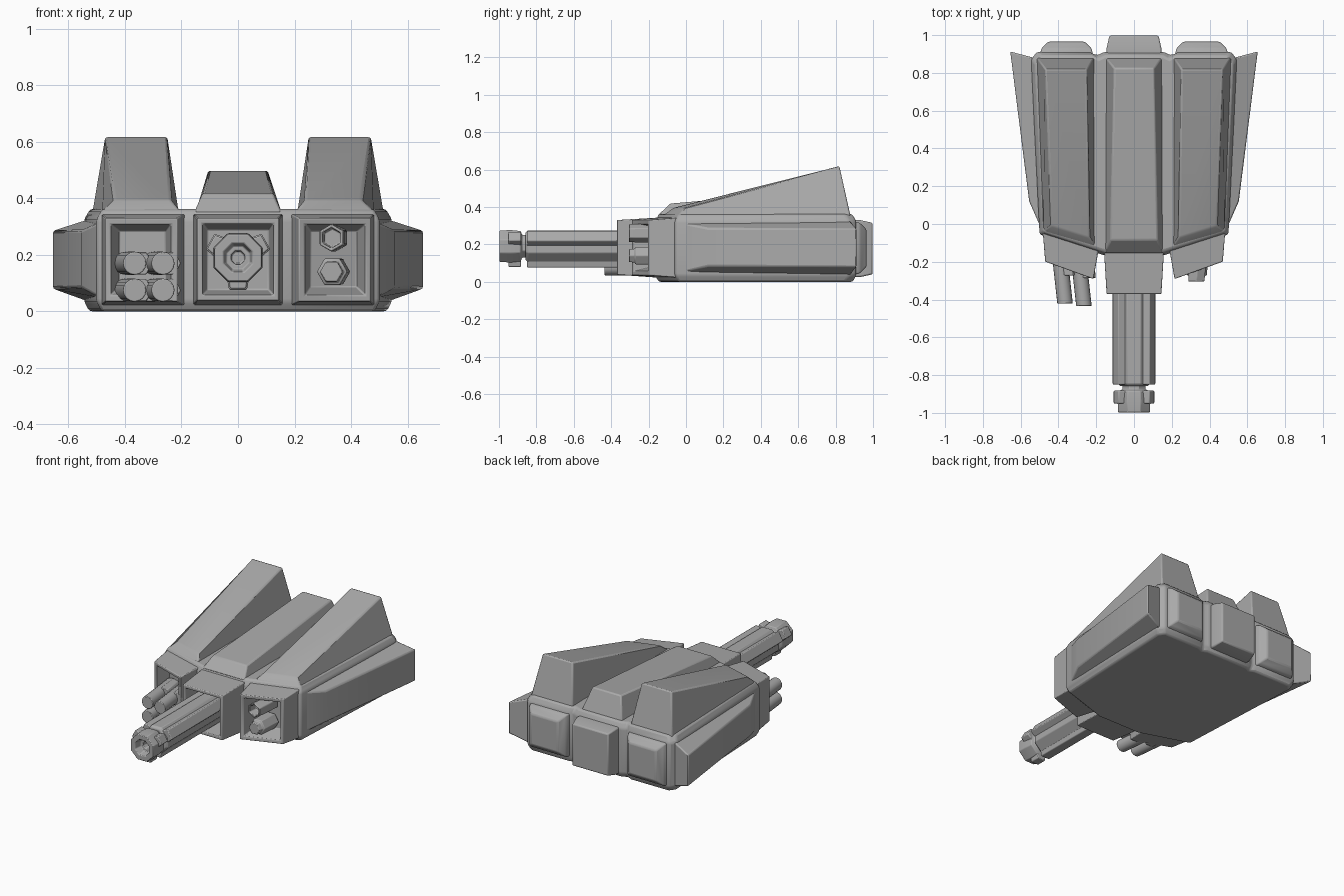
import bpy
import bmesh
from math import sin, cos, pi, radians

cube = bpy.data.objects.get("Cube")
if cube:
    bpy.data.objects.remove(cube)

GREY = (0.4, 0.4, 0.4, 1)
metal = bpy.data.materials.new("plain grey metal")
metal.use_nodes = True
metal.diffuse_color = GREY
metal.node_tree.nodes["Principled BSDF"].inputs["Base Color"].default_value = GREY


def loft(name, rings, bevel=0.008):
    """Skin a list of equal point rings, capped at both ends."""
    bm = bmesh.new()
    loops = [[bm.verts.new(p) for p in ring] for ring in rings]
    n = len(rings[0])
    for a, b in zip(loops, loops[1:]):
        for i in range(n):
            j = (i + 1) % n
            bm.faces.new((a[i], a[j], b[j], b[i]))
    bm.faces.new(loops[0])
    bm.faces.new(loops[-1])
    bmesh.ops.recalc_face_normals(bm, faces=bm.faces)
    mesh = bpy.data.meshes.new(name)
    bm.to_mesh(mesh)
    bm.free()
    mesh.materials.append(metal)
    obj = bpy.data.objects.new(name, mesh)
    bpy.context.collection.objects.link(obj)
    bpy.ops.object.select_all(action="DESELECT")
    obj.select_set(True)
    bpy.context.view_layer.objects.active = obj
    bpy.ops.object.shade_smooth_by_angle(angle=radians(32))
    if bevel:
        mod = obj.modifiers.new("soft_edges", "BEVEL")
        mod.width = bevel
        mod.segments = 2
        mod.limit_method = "ANGLE"
        mod.angle_limit = radians(25)
    return obj


def mirrored(rings, side):
    return [[(side * x, y, z) for x, y, z in ring] for ring in rings]


def rect(x0, x1, z0, z1, y_of):
    """Upright rectangle whose depth follows y_of(x)."""
    return [(x, y_of(x), z) for x, z in ((x0, z0), (x1, z0), (x1, z1), (x0, z1))]


def flat(y):
    return lambda x: y


def tube(name, cx, cz, profile, sides, tilt=0.0, phase=0.0, bevel=0.004):
    """Turned part along y; profile holds (y, radius) pairs."""
    front = min(y for y, r in profile)
    rings = []
    for y, r in profile:
        x0 = cx - tilt * (y - front)
        rings.append([(x0 + r * cos(phase + 2 * pi * i / sides), y,
                       cz + r * sin(phase + 2 * pi * i / sides)) for i in range(sides)])
    return loft(name, rings, bevel)


# Main hull, chamfered at top and bottom
half = [(0.16, -0.165), (0.5, -0.055), (0.545, 0.87), (0.515, 0.91),
        (0.23, 0.91), (0.195, 0.893), (0.16, 0.91)]
outline = half + [(-x, y) for x, y in reversed(half)]


def hull_ring(z, shrink):
    return [(x * (1 - shrink), 0.37 + (y - 0.37) * (1 - shrink), z) for x, y in outline]


loft("hull", [hull_ring(0, 0.035), hull_ring(0.035, 0), hull_ring(0.325, 0),
              hull_ring(0.362, 0.04)], 0.01)

# Centre dorsal ridge
loft("centre_ridge", [
    [(-0.155, -0.155, 0.35), (0.155, -0.155, 0.35), (0.15, 0.88, 0.35), (-0.15, 0.88, 0.35)],
    [(-0.125, -0.085, 0.418), (0.125, -0.085, 0.418), (0.105, 0.825, 0.498), (-0.105, 0.825, 0.498)],
])

# Centre rear block
loft("rear_centre_block", [rect(-0.145, 0.145, 0.025, 0.33, flat(0.88)),
                           rect(-0.145, 0.145, 0.025, 0.33, flat(0.93)),
                           rect(-0.13, 0.13, 0.04, 0.315, flat(0.998))])

# Centre gun housing with recessed mouth
loft("centre_housing", [rect(-0.16, 0.16, 0.02, 0.345, flat(-0.12)),
                        rect(-0.145, 0.145, 0.038, 0.33, flat(-0.37)),
                        rect(-0.125, 0.125, 0.058, 0.31, flat(-0.37)),
                        rect(-0.11, 0.11, 0.075, 0.29, flat(-0.23))], 0.005)


def mouth(offset):
    return lambda x: offset + (x - 0.22) * 0.36


# Paired parts
for side, word in ((1, "left"), (-1, "right")):
    loft(word + "_dorsal_fin", mirrored([
        [(0.2, -0.13, 0.35), (0.485, -0.045, 0.35), (0.515, 0.88, 0.35), (0.21, 0.88, 0.35)],
        [(0.24, -0.07, 0.395), (0.435, -0.01, 0.395), (0.47, 0.82, 0.618), (0.25, 0.82, 0.618)],
    ], side))
    loft(word + "_side_fin", mirrored([
        [(0.48, -0.05, 0.045), (0.53, 0.88, 0.035), (0.53, 0.88, 0.325), (0.48, -0.05, 0.32)],
        [(0.555, 0.12, 0.085), (0.655, 0.913, 0.08), (0.655, 0.913, 0.285), (0.555, 0.12, 0.285)],
    ], side))
    loft(word + "_rear_block", mirrored([
        rect(0.215, 0.5, 0.035, 0.325, flat(0.89)),
        rect(0.225, 0.49, 0.045, 0.315, flat(0.93)),
        rect(0.26, 0.455, 0.08, 0.28, flat(0.965)),
    ], side))
    loft(word + "_weapon_housing", mirrored([
        rect(0.185, 0.485, 0.02, 0.345, mouth(-0.11)),
        rect(0.215, 0.47, 0.035, 0.33, mouth(-0.29)),
        rect(0.237, 0.45, 0.057, 0.308, mouth(-0.287)),
        rect(0.255, 0.42, 0.085, 0.285, mouth(-0.18)),
    ], side), 0.005)

# Cannon barrel with three ribs, and its muzzle with three lugs
AXIS = 0.19
tube("barrel", 0, AXIS, [(-0.2, 0.092), (-0.845, 0.092), (-0.858, 0.08)], 8, phase=pi / 8)
tube("muzzle", 0, AXIS, [(-0.84, 0.065), (-0.875, 0.065), (-0.885, 0.088), (-0.94, 0.094),
                         (-0.998, 0.09), (-0.998, 0.055), (-0.95, 0.045),
                         (-0.95, 0.026), (-0.9, 0.024)], 8, phase=pi / 8)


def rib(name, angle, y0, y1, reach, width):
    c, s = cos(angle), sin(angle)
    section = [(0.04, -width), (reach, -width * 0.7), (reach, width * 0.7), (0.04, width)]
    loft(name, [[(r * c - t * s, y, AXIS + r * s + t * c) for r, t in section]
                for y in (y0, y1)], 0.005)


for i in range(3):
    turn = radians(30 + 120 * i)
    rib(f"barrel_rib_{i + 1}", turn, -0.22, -0.85, 0.114, 0.045)
    rib(f"muzzle_lug_{i + 1}", turn, -0.882, -0.95, 0.11, 0.04)

# Four launch tubes in the right housing
for x, front in ((-0.365, -0.422), (-0.265, -0.435)):
    for z in (0.17, 0.075):
        tube("launch_tube", x, z, [(-0.12, 0.041), (front, 0.041)], 16, tilt=0.11)
        tube("tube_sleeve", x + 0.018, z, [(-0.12, 0.046), (front + 0.15, 0.046)], 6, tilt=0.11)

# Two nozzles in the left housing: the upper hollow, the lower plugged
tube("upper_nozzle", 0.33, 0.26, [(-0.14, 0.05), (-0.27, 0.05), (-0.305, 0.048),
                                  (-0.305, 0.037), (-0.25, 0.033)], 6, tilt=-0.08, phase=pi / 6)
tube("lower_nozzle", 0.33, 0.14, [(-0.14, 0.054), (-0.27, 0.054), (-0.275, 0.042),
                                  (-0.305, 0.04)], 6, tilt=-0.08)
